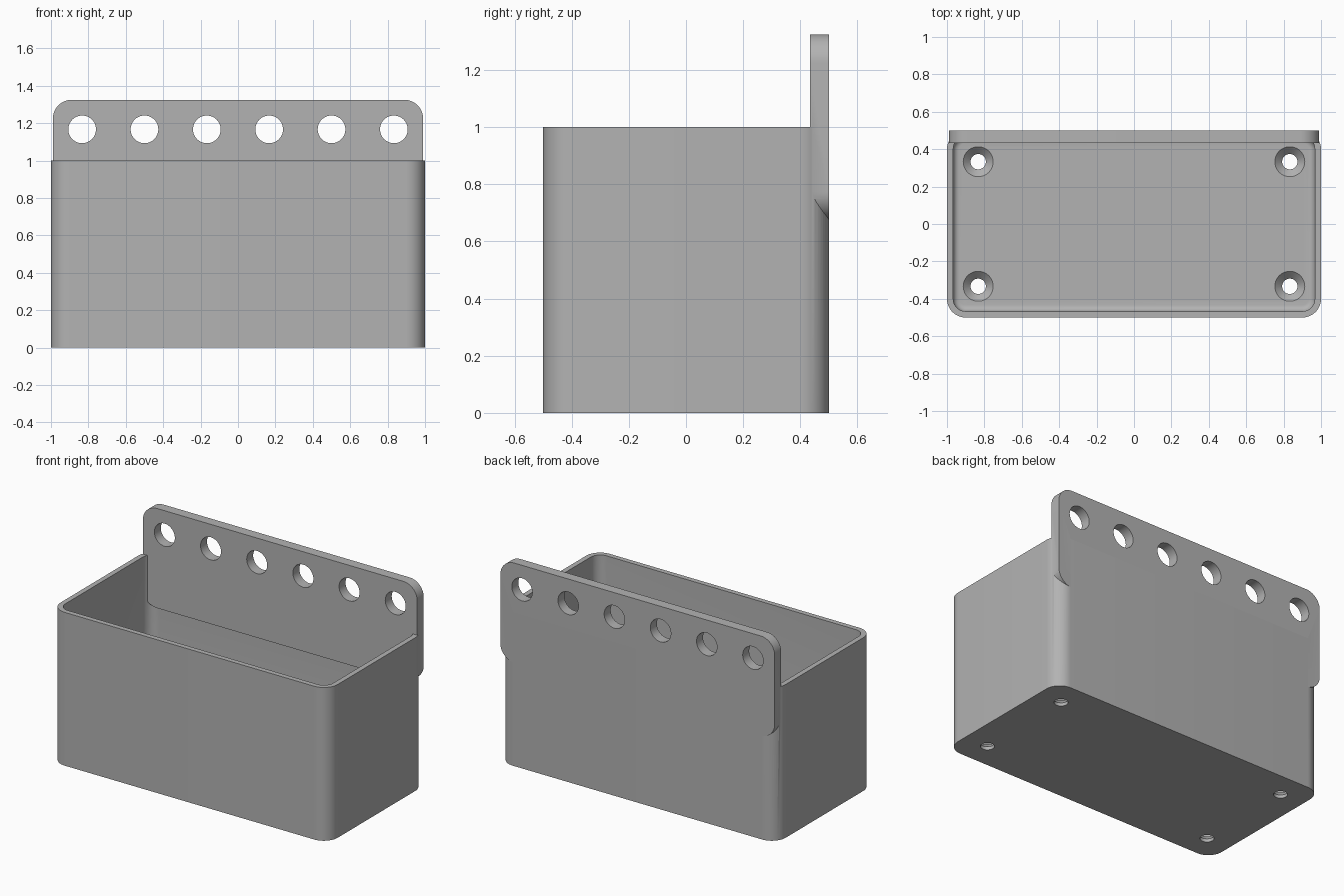
import bpy
import bmesh
from math import cos, sin, pi, radians
from mathutils import Matrix

UNIT = 1 / 30          # wall thickness, every size is a multiple of it
WALL = UNIT
PLATE = 2 * UNIT
CORNER = 3 * UNIT
FLOOR = 0.06
SEGS = 12

if "Cube" in bpy.data.objects:
    bpy.data.objects.remove(bpy.data.objects["Cube"], do_unlink=True)

grey = bpy.data.materials.new("plain grey")
grey.use_nodes = True
colour = (0.45, 0.45, 0.45, 1)
grey.diffuse_color = colour
grey.node_tree.nodes["Principled BSDF"].inputs["Base Color"].default_value = colour


def rounded_rect(half_w, half_h, radius):
    """Outline points of a rounded rectangle, counter-clockwise."""
    points = []
    for quarter, (sx, sy) in enumerate([(1, 1), (-1, 1), (-1, -1), (1, -1)]):
        for i in range(SEGS + 1):
            a = (quarter + i / SEGS) * pi / 2
            points.append((sx * (half_w - radius) + radius * cos(a),
                           sy * (half_h - radius) + radius * sin(a)))
    return points


def loft(name, loops):
    """Solid from stacked outlines, each given as (points, z)."""
    bm = bmesh.new()
    rings = [[bm.verts.new((x, y, z)) for x, y in pts] for pts, z in loops]
    for low, high in zip(rings, rings[1:]):
        for i in range(len(low)):
            j = (i + 1) % len(low)
            bm.faces.new((low[i], low[j], high[j], high[i]))
    bm.faces.new(rings[0][::-1])
    bm.faces.new(rings[-1])
    bmesh.ops.recalc_face_normals(bm, faces=bm.faces)
    return make_object(name, bm)


def make_object(name, bm):
    mesh = bpy.data.meshes.new(name)
    bm.to_mesh(mesh)
    bm.free()
    mesh.materials.append(grey)
    obj = bpy.data.objects.new(name, mesh)
    bpy.context.collection.objects.link(obj)
    return obj


def add_cone(bm, r_low, r_high, depth, matrix):
    bmesh.ops.create_cone(bm, cap_ends=True, segments=48, radius1=r_low,
                          radius2=r_high, depth=depth, matrix=matrix)


def combine(target, other, operation):
    """Apply a boolean and drop the helper."""
    mod = target.modifiers.new(operation, 'BOOLEAN')
    mod.operation = operation
    mod.solver = 'EXACT'
    mod.use_self = operation == 'DIFFERENCE'
    mod.object = other
    bpy.context.view_layer.objects.active = target
    bpy.ops.object.modifier_apply(modifier=mod.name)
    bpy.data.objects.remove(other, do_unlink=True)


# Open box with a fillet where the walls meet the floor
loops = [(rounded_rect(1, 0.5, CORNER), 0), (rounded_rect(1, 0.5, CORNER), 1)]
inner = CORNER - WALL
loops.append((rounded_rect(1 - WALL, 0.5 - WALL, inner), 1))
for step in range(7):
    a = step / 6 * pi / 2
    inset = WALL * (1 - cos(a))
    loops.append((rounded_rect(1 - WALL - inset, 0.5 - WALL - inset, inner - inset),
                  FLOOR + WALL * (1 - sin(a))))
box = loft("storage_box", loops)

# Rounded mounting plate standing in the back wall
outline = rounded_rect(0.99, 0.325, CORNER)
plate = loft("mounting_plate", [(outline, 0), (outline, PLATE)])
plate.data.transform(Matrix.Translation((0, 0.5, 1)) @ Matrix.Rotation(radians(90), 4, 'X'))
combine(box, plate, 'UNION')

# Row of hanging holes through the plate
bm = bmesh.new()
for i in range(6):
    place = Matrix.Translation(((i - 2.5) / 3, 0.5, 1.167)) @ Matrix.Rotation(radians(90), 4, 'X')
    add_cone(bm, 0.074, 0.074, 0.4, place)
combine(box, make_object("hanging_holes", bm), 'DIFFERENCE')

# Countersunk screw holes in the floor
holes = bmesh.new()
sinks = bmesh.new()
for x in (-0.833, 0.833):
    for y in (-0.333, 0.333):
        add_cone(holes, 0.041, 0.041, 0.3, Matrix.Translation((x, y, 0)))
        add_cone(sinks, 0.04, 0.1, 0.06, Matrix.Translation((x, y, FLOOR - 0.01)))
combine(box, make_object("screw_holes", holes), 'DIFFERENCE')
combine(box, make_object("countersinks", sinks), 'DIFFERENCE')

# Smooth round surfaces, sharp edges
bpy.ops.object.select_all(action='DESELECT')
box.select_set(True)
bpy.context.view_layer.objects.active = box
bpy.ops.object.shade_smooth_by_angle(angle=radians(30))
